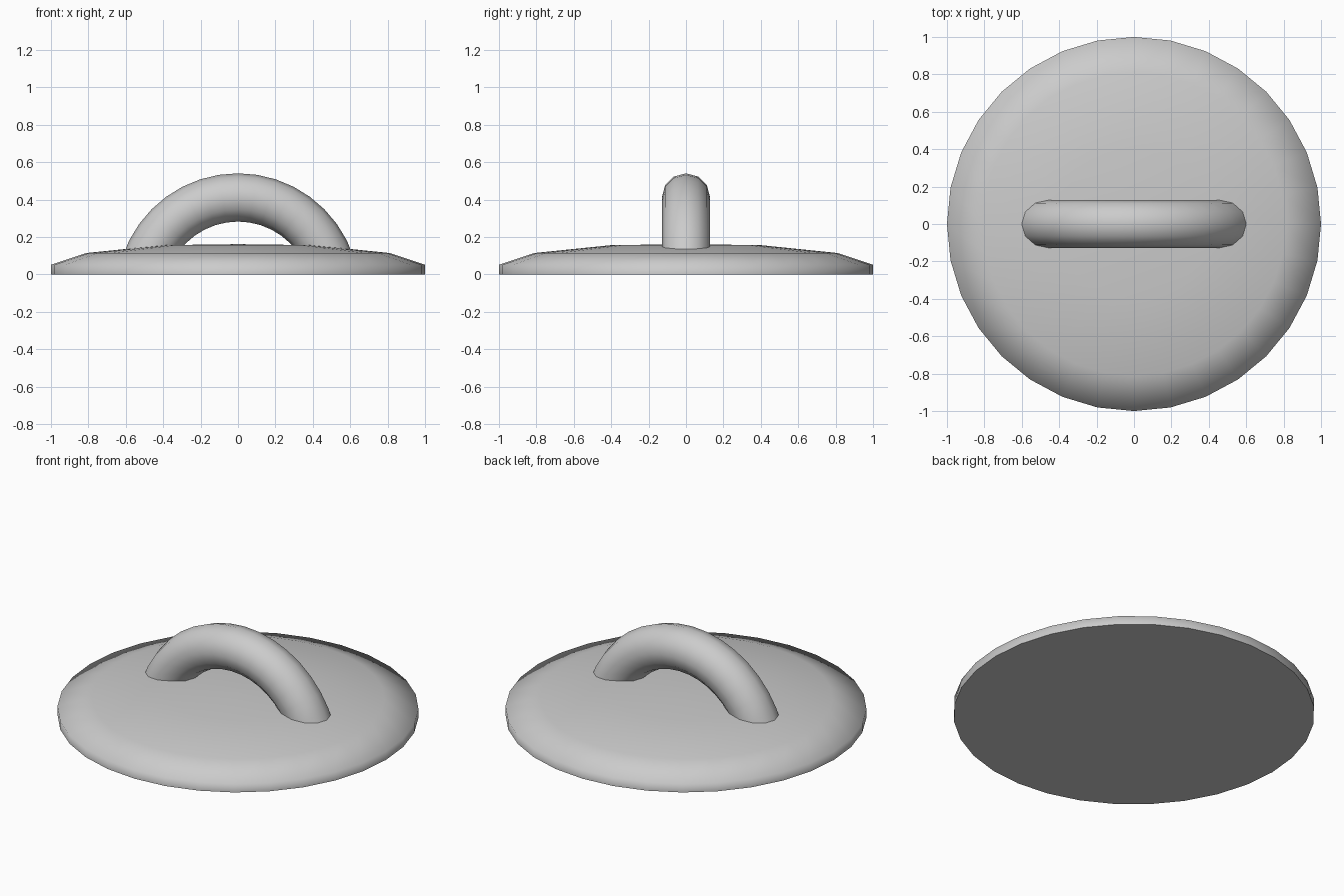
import bpy, bmesh
from math import sin, cos, pi, radians

if "Cube" in bpy.data.objects:
    bpy.data.objects.remove(bpy.data.objects["Cube"])


def make(name, bm, angle):
    bmesh.ops.recalc_face_normals(bm, faces=bm.faces)
    me = bpy.data.meshes.new(name)
    bm.to_mesh(me)
    bm.free()
    ob = bpy.data.objects.new(name, me)
    bpy.context.collection.objects.link(ob)
    bpy.ops.object.select_all(action='DESELECT')
    ob.select_set(True)
    bpy.context.view_layer.objects.active = ob
    bpy.ops.object.shade_smooth_by_angle(angle=radians(angle))
    return ob


def loft(bm, rings):
    # bridge successive closed rings and cap both ends
    vs = [[bm.verts.new(p) for p in r] for r in rings]
    n = len(vs[0])
    for a, b in zip(vs, vs[1:]):
        for i in range(n):
            j = (i + 1) % n
            bm.faces.new((a[i], a[j], b[j], b[i]))
    bm.faces.new(vs[0])
    bm.faces.new(vs[-1])


# Shallow domed disc
SIDES = 32
profile = [(1, 0), (1, 0.052), (0.81, 0.115), (0.4, 0.157), (0.02, 0.162)]
bm = bmesh.new()
loft(bm, [[(r * cos(2 * pi * i / SIDES), r * sin(2 * pi * i / SIDES), z)
           for i in range(SIDES)] for r, z in profile])
make("lid", bm, 80)

# Arched handle, ends sunk into the disc
R, TUBE, CZ, STEPS, SECT = 0.522, 0.129, -0.11, 16, 12
start = radians(17.5)
bm = bmesh.new()
rings = []
for k in range(STEPS + 1):
    a = start + (pi - 2 * start) * k / STEPS
    ring = []
    for i in range(SECT):
        t = 2 * pi * i / SECT
        d = R + TUBE * cos(t)
        ring.append((d * cos(a), TUBE * sin(t), CZ + d * sin(a)))
    rings.append(ring)
loft(bm, rings)
make("handle", bm, 50)
